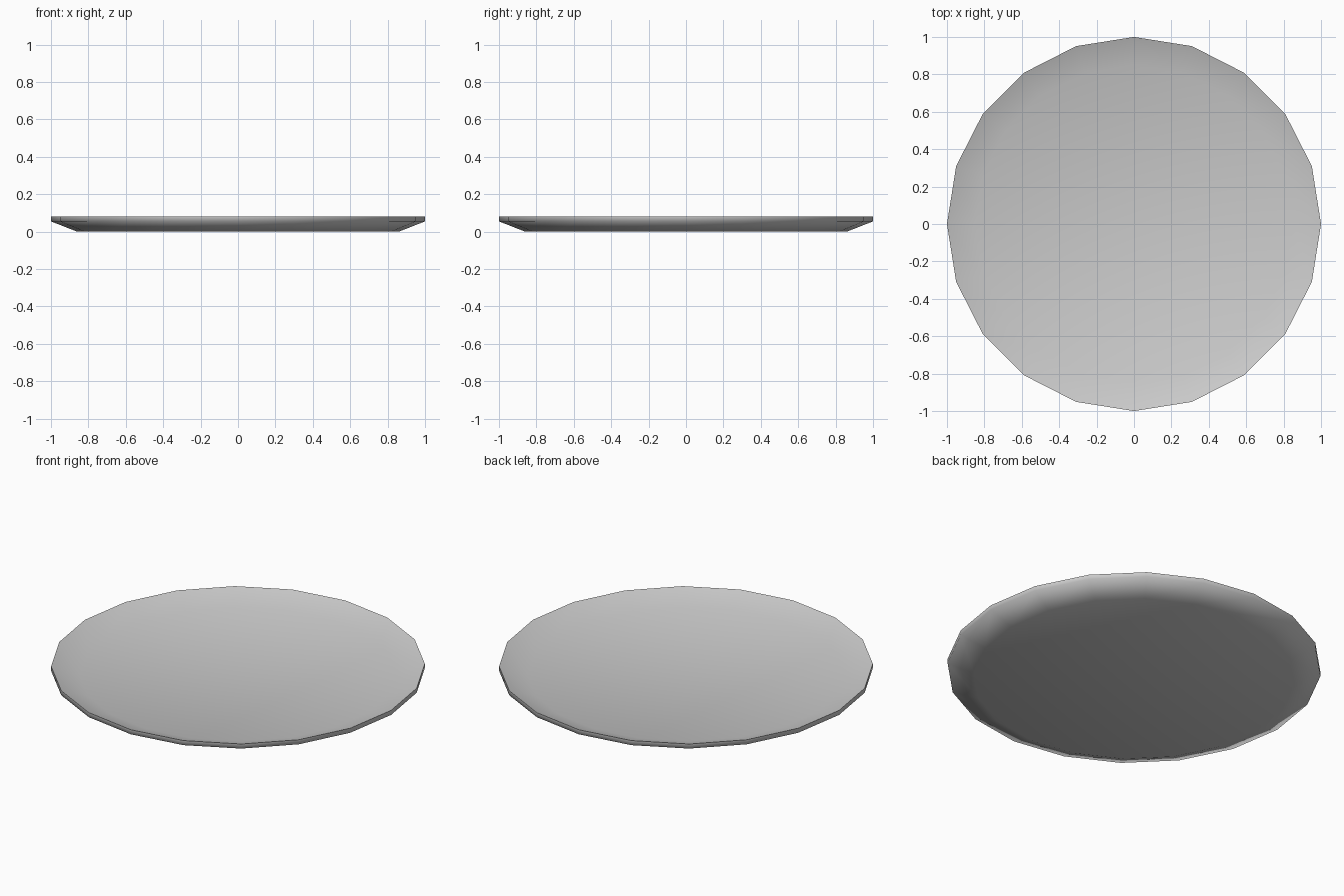
import bpy, bmesh
from math import cos, sin, pi

if "Cube" in bpy.data.objects:
    bpy.data.objects.remove(bpy.data.objects["Cube"])

SIDES = 20
# outline (radius, height): underside, rim, then the dished top
PROFILE = [(0.86, 0.0), (1.0, 0.055), (1.0, 0.082), (0.85, 0.028)]

bm = bmesh.new()
rings = [[bm.verts.new((r * cos(2 * pi * i / SIDES), r * sin(2 * pi * i / SIDES), z))
          for i in range(SIDES)] for r, z in PROFILE]

# sloping sides and rim
for a, b in zip(rings, rings[1:]):
    for i in range(SIDES):
        j = (i + 1) % SIDES
        bm.faces.new((a[i], a[j], b[j], b[i]))

# flat base and inner floor
bm.faces.new(rings[0][::-1])
bm.faces.new(rings[-1])
bmesh.ops.recalc_face_normals(bm, faces=bm.faces)

mesh = bpy.data.meshes.new("plate")
bm.to_mesh(mesh)
bm.free()
plate = bpy.data.objects.new("plate", mesh)
bpy.context.collection.objects.link(plate)

# smooth, with the rim kept crisp
bpy.context.view_layer.objects.active = plate
plate.select_set(True)
bpy.ops.object.shade_smooth_by_angle(angle=1.3)
